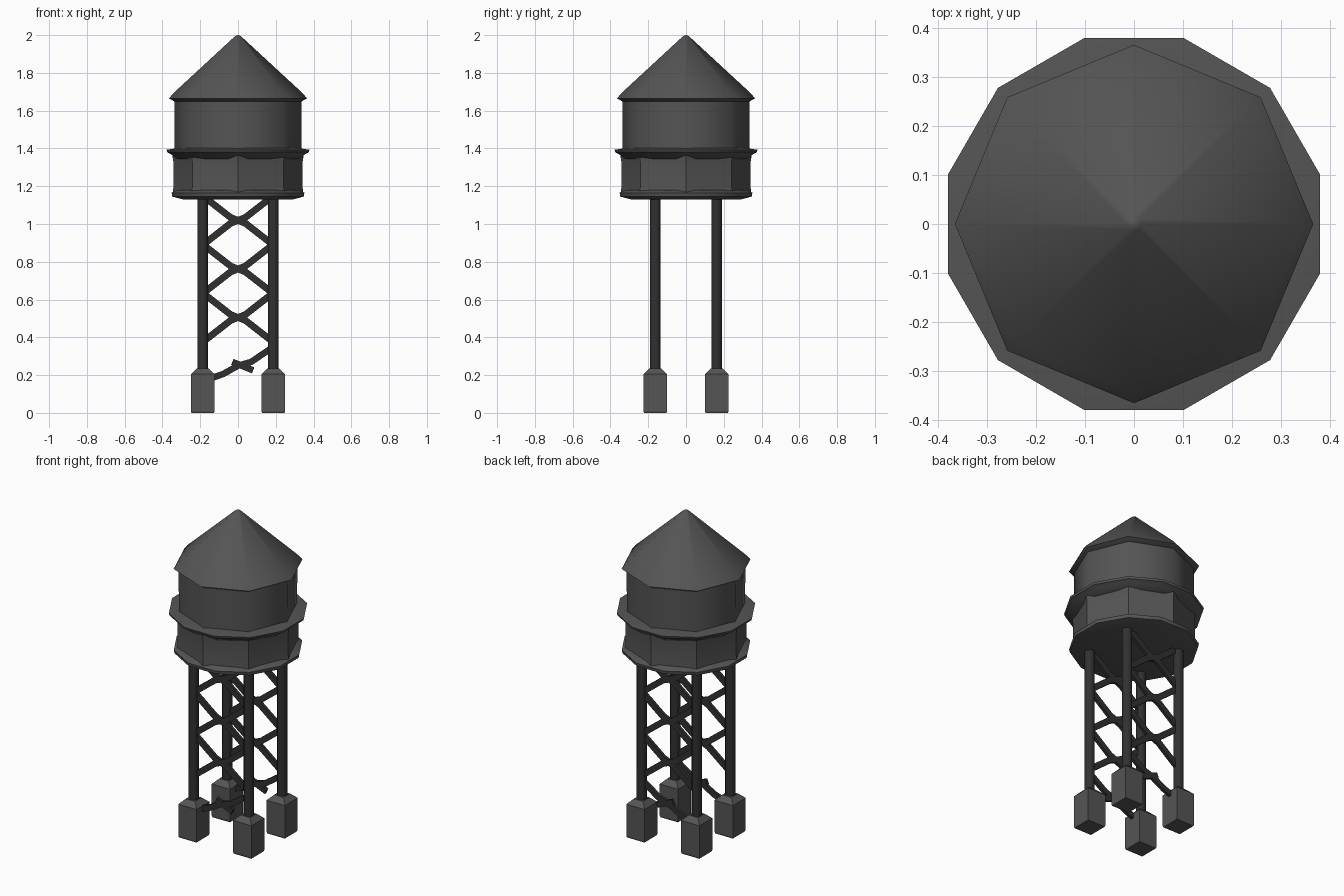
import bpy, bmesh, math
from mathutils import Vector

if "Cube" in bpy.data.objects:
    bpy.data.objects.remove(bpy.data.objects["Cube"])


def material(name, v):
    m = bpy.data.materials.new(name)
    m.diffuse_color = (v, v, v, 1)
    m.use_nodes = True
    m.node_tree.nodes["Principled BSDF"].inputs["Base Color"].default_value = m.diffuse_color
    return m


tank_mat = material("dark_metal", 0.09)
frame_mat = material("black_metal", 0.03)


def finish(bm, name, mat, smooth=None):
    bmesh.ops.recalc_face_normals(bm, faces=bm.faces)
    mesh = bpy.data.meshes.new(name)
    bm.to_mesh(mesh)
    bm.free()
    ob = bpy.data.objects.new(name, mesh)
    bpy.context.collection.objects.link(ob)
    mesh.materials.append(mat)
    if smooth:
        bpy.ops.object.select_all(action='DESELECT')
        ob.select_set(True)
        bpy.context.view_layer.objects.active = ob
        bpy.ops.object.shade_smooth_by_angle(angle=math.radians(smooth))
    return ob


def loft(name, profile, sides, mat, turn=0.0, centre=(0, 0), smooth=None):
    """Stack polygon rings of (radius, height) and cap both ends."""
    bm = bmesh.new()
    rings = []
    for r, z in profile:
        ring = []
        for i in range(sides):
            a = math.radians(turn) + 2 * math.pi * i / sides
            ring.append(bm.verts.new((centre[0] + r * math.cos(a),
                                      centre[1] + r * math.sin(a), z)))
        rings.append(ring)
    for lo, hi in zip(rings, rings[1:]):
        for i in range(sides):
            j = (i + 1) % sides
            bm.faces.new((lo[i], lo[j], hi[j], hi[i]))
    bm.faces.new(rings[0])
    bm.faces.new(rings[-1])
    return finish(bm, name, mat, smooth)


def bar(name, path, y, width, depth):
    """Flat strip following (x, z) points in the plane at y."""
    bm = bmesh.new()
    rings = []
    pts = [Vector((x, 0, z)) for x, z in path]
    for i, p in enumerate(pts):
        d = (pts[min(i + 1, len(pts) - 1)] - pts[max(i - 1, 0)]).normalized()
        n = Vector((-d.z, 0, d.x)) * width / 2
        rings.append([bm.verts.new((p.x + s * n.x, y + t * depth / 2, p.z + s * n.z))
                      for s, t in ((-1, -1), (1, -1), (1, 1), (-1, 1))])
    for a, b in zip(rings, rings[1:]):
        for i in range(4):
            j = (i + 1) % 4
            bm.faces.new((a[i], a[j], b[j], b[i]))
    bm.faces.new(rings[0])
    bm.faces.new(rings[-1])
    return finish(bm, name, frame_mat)


# Roof and upper tank: octagons with corners on the axes
loft("roof", [(0.33, 1.645), (0.365, 1.665), (0.345, 1.69), (0.015, 1.995), (0.004, 2.0)],
     8, tank_mat, smooth=50)
loft("upper_tank", [(0.335, 1.38), (0.337, 1.655)], 8, tank_mat, smooth=50)

# Walkway ledge, recessed lower wall and base rim
loft("ledge", [(0.335, 1.345), (0.365, 1.368), (0.388, 1.38), (0.392, 1.393), (0.33, 1.402)],
     12, tank_mat, turn=15, smooth=40)
loft("lower_wall", [(0.345, 1.15), (0.342, 1.2), (0.342, 1.33), (0.35, 1.375)],
     8, tank_mat, smooth=30)
loft("base_rim", [(0.3, 1.13), (0.36, 1.145), (0.364, 1.165), (0.335, 1.18)],
     12, tank_mat, turn=15, smooth=40)

# Four legs on block feet
for sx, xn in ((-1, "left"), (1, "right")):
    for sy, yn in ((-1, "front"), (1, "back")):
        c = (sx * 0.187, sy * 0.163)
        loft(f"{yn}_{xn}_leg", [(0.03, 0.2), (0.03, 1.14)], 8, frame_mat,
             turn=22.5, centre=c, smooth=50)
        h = 0.0625 * math.sqrt(2)
        loft(f"{yn}_{xn}_foot", [(h - 0.004, 0), (h, 0.01), (h, 0.205), (0.045, 0.235)], 4, tank_mat,
             turn=45, centre=c)

# Cross bracing on the front and back frames
for sy, yn in ((-1, "front"), (1, "back")):
    y = sy * 0.163
    for k in range(3):
        zc = 0.505 + 0.257 * k
        for s in (-1, 1):
            bar(f"{yn}_brace_{k}_{'a' if s < 0 else 'b'}",
                [(-0.18, zc - s * 0.125), (-0.04, zc - s * 0.016),
                 (0.04, zc + s * 0.016), (0.18, zc + s * 0.125)], y, 0.036, 0.018)
    # low arched tie between the feet
    bar(f"{yn}_low_tie", [(-0.14, 0.185), (-0.08, 0.205), (0, 0.25), (0.07, 0.27), (0.18, 0.345)],
        y, 0.034, 0.018)
    bar(f"{yn}_low_tie_stub", [(-0.03, 0.27), (0.08, 0.225)], y, 0.034, 0.018)
